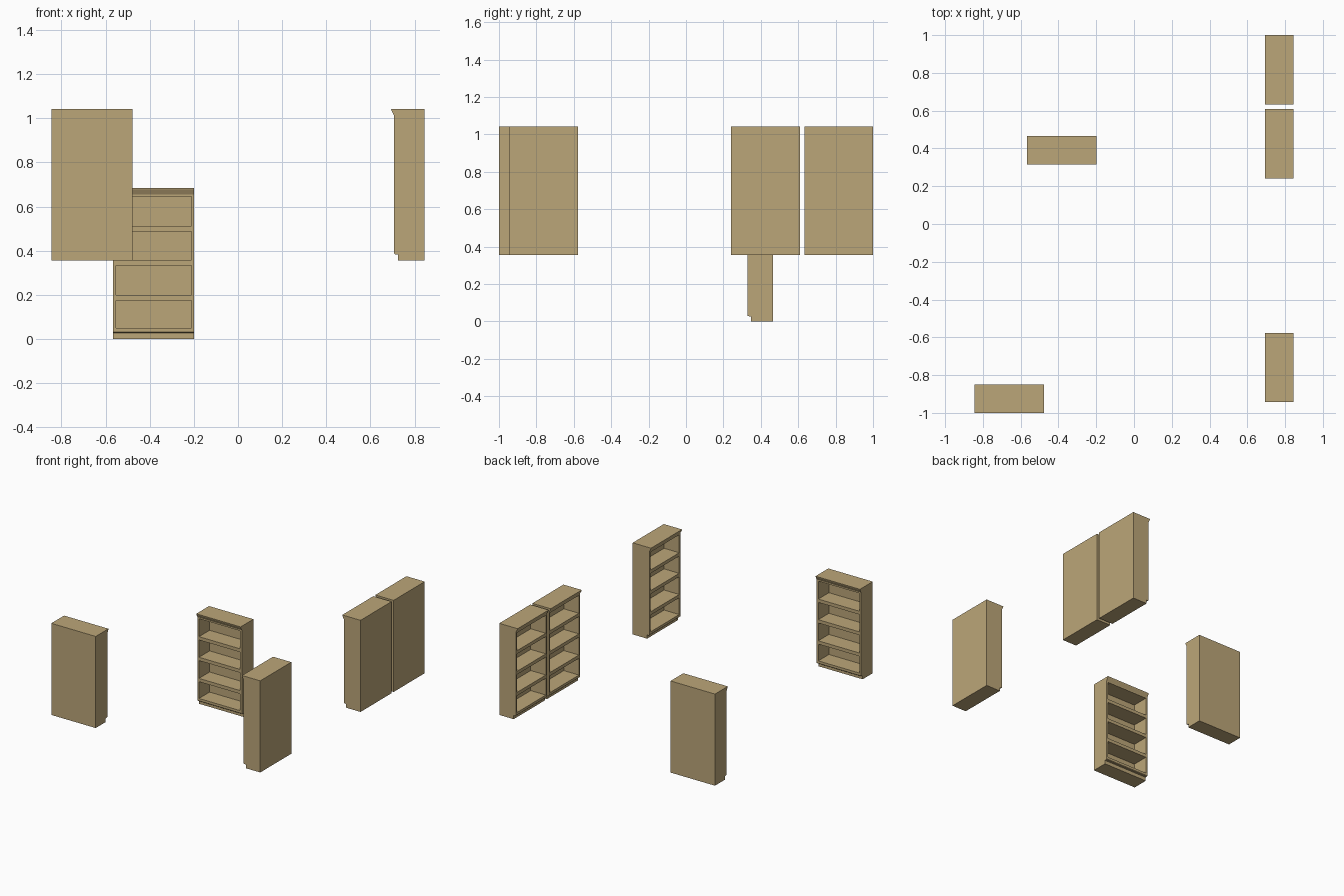
import bpy, bmesh
from math import pi
from mathutils import Matrix

if "Cube" in bpy.data.objects:
    bpy.data.objects.remove(bpy.data.objects["Cube"])

W, D, H = 0.367, 0.151, 0.685      # overall bookcase size, front faces -y
T = 0.013                          # side panel thickness
FRONT = -D / 2 + 0.014             # body front, behind the cornice tip
BACK = D / 2

wood = bpy.data.materials.new("wood")
wood.diffuse_color = (0.50, 0.38, 0.19, 1)
wood.use_nodes = True
wood.node_tree.nodes["Principled BSDF"].inputs["Base Color"].default_value = wood.diffuse_color


def extrude_profile(bm, pts, x0, x1):
    """Extrude a (y, z) outline from x0 to x1."""
    a = [bm.verts.new((x0, y, z)) for y, z in pts]
    b = [bm.verts.new((x1, y, z)) for y, z in pts]
    bm.faces.new(a)
    bm.faces.new(b[::-1])
    for i in range(len(pts)):
        j = (i + 1) % len(pts)
        bm.faces.new((a[i], b[i], b[j], a[j]))


def slab(bm, x0, x1, y0, y1, z0, z1):
    extrude_profile(bm, [(y0, z0), (y1, z0), (y1, z1), (y0, z1)], x0, x1)


def bookcase_mesh():
    bm = bmesh.new()
    inner = W / 2 - T
    low, high = 0.032, 0.655
    # side panels
    for s in (-1, 1):
        x0, x1 = sorted((s * inner, s * W / 2))
        slab(bm, x0, x1, FRONT, BACK, low, high)
    # back panel
    slab(bm, -inner, inner, BACK - 0.012, BACK, low, high)
    # bottom board, three shelves, top rail
    for z0, z1 in ((low, 0.05), (0.175, 0.2), (0.333, 0.358), (0.487, 0.512), (0.646, high)):
        slab(bm, -inner, inner, FRONT, BACK - 0.012, z0, z1)
    # recessed plinth
    extrude_profile(bm, [(FRONT + 0.018, 0), (BACK, 0), (BACK, low),
                         (FRONT, low), (FRONT + 0.004, low - 0.004),
                         (FRONT + 0.018, low - 0.005)], -W / 2, W / 2)
    # flared cornice
    extrude_profile(bm, [(FRONT, high), (BACK, high), (BACK, H), (-D / 2, H),
                         (-D / 2 + 0.002, H - 0.008)], -W / 2, W / 2)
    bmesh.ops.recalc_face_normals(bm, faces=bm.faces)
    mesh = bpy.data.meshes.new("bookcase")
    bm.to_mesh(mesh)
    bm.free()
    mesh.materials.append(wood)
    return mesh


mesh = bookcase_mesh()
# centre position, base height and turn of each bookcase
places = [
    ("bookcase_lower", -0.382, 0.39, 0, 0),
    ("bookcase_front_left", -0.661, -0.924, 0.356, pi),
    ("bookcase_right_front", 0.769, -0.760, 0.356, -pi / 2),
    ("bookcase_right_middle", 0.769, 0.425, 0.356, -pi / 2),
    ("bookcase_right_rear", 0.769, 0.816, 0.356, -pi / 2),
]
for name, x, y, z, turn in places:
    ob = bpy.data.objects.new(name, mesh)
    ob.matrix_world = Matrix.Translation((x, y, z)) @ Matrix.Rotation(turn, 4, "Z")
    bpy.context.collection.objects.link(ob)
